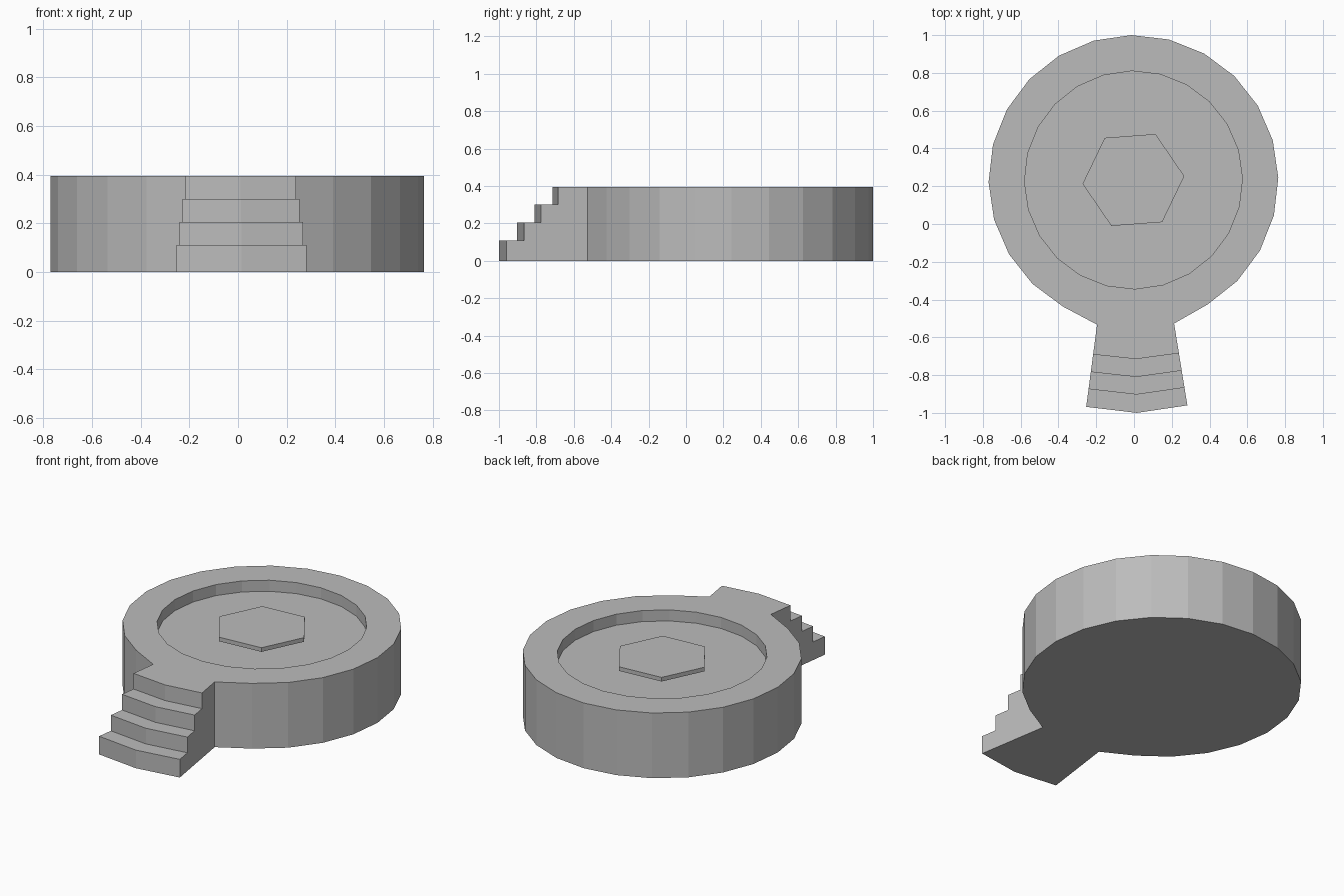
import bpy, bmesh
from math import sin, cos, pi, radians

if "Cube" in bpy.data.objects:
    bpy.data.objects.remove(bpy.data.objects["Cube"])

CENTRE = (-0.003, 0.233, 0)
TURN = radians(0.85)
SIDES = 24
TOP = 0.395

grey = bpy.data.materials.new("stone_grey")
grey.use_nodes = True
colour = (0.5, 0.5, 0.5, 1)
grey.diffuse_color = colour
grey.node_tree.nodes["Principled BSDF"].inputs["Base Color"].default_value = colour


def finish(bm, name, turn):
    bmesh.ops.recalc_face_normals(bm, faces=bm.faces)
    mesh = bpy.data.meshes.new(name)
    bm.to_mesh(mesh)
    bm.free()
    mesh.materials.append(grey)
    obj = bpy.data.objects.new(name, mesh)
    obj.location = CENTRE
    obj.rotation_euler.z = turn
    bpy.context.collection.objects.link(obj)


def ring(bm, points, z):
    return [bm.verts.new((x, y, z)) for x, y in points]


def bridge(bm, a, b):
    n = len(a)
    for i in range(n):
        j = (i + 1) % n
        bm.faces.new((a[i], a[j], b[j], b[i]))


def circle(radius, sides):
    return [(radius * cos(2 * pi * i / sides), radius * sin(2 * pi * i / sides))
            for i in range(sides)]


def prism(bm, points, z0, z1):
    low, high = ring(bm, points, z0), ring(bm, points, z1)
    bm.faces.new(low)
    bm.faces.new(high)
    bridge(bm, low, high)


# Round platform with a shallow recess; the front edge is flat where the steps join
HALF, JOIN = 0.204, 0.763
outline = circle(0.767, SIDES)
front = SIDES * 3 // 4
outline[front - 1], outline[front], outline[front + 1] = (-HALF, -JOIN), (0, -JOIN), (HALF, -JOIN)
inner = circle(0.577, SIDES)
bm = bmesh.new()
base, rim = ring(bm, outline, 0), ring(bm, outline, TOP)
lip, floor = ring(bm, inner, TOP), ring(bm, inner, 0.328)
bm.faces.new(base)
bridge(bm, base, rim)
bridge(bm, rim, lip)
bridge(bm, lip, floor)
bm.faces.new(floor)
finish(bm, "platform", TURN)

# Flaring staircase, one slab per step, each with a slightly pointed front
bm = bmesh.new()
heights = [0, 0.11, 0.205, 0.30, TOP]
for i, nose in enumerate([1.233, 1.136, 1.043, 0.948]):
    corner = nose * 0.971
    half = HALF + 0.147 * (corner - JOIN)
    slab = [(-HALF, -JOIN), (-half, -corner), (0, -nose), (half, -corner), (HALF, -JOIN)]
    prism(bm, slab, heights[i], heights[i + 1])
finish(bm, "steps", TURN)

# Six-sided centre plate
bm = bmesh.new()
prism(bm, circle(0.27, 6), 0.355, 0.38)
finish(bm, "centre_plate", radians(4.3))
